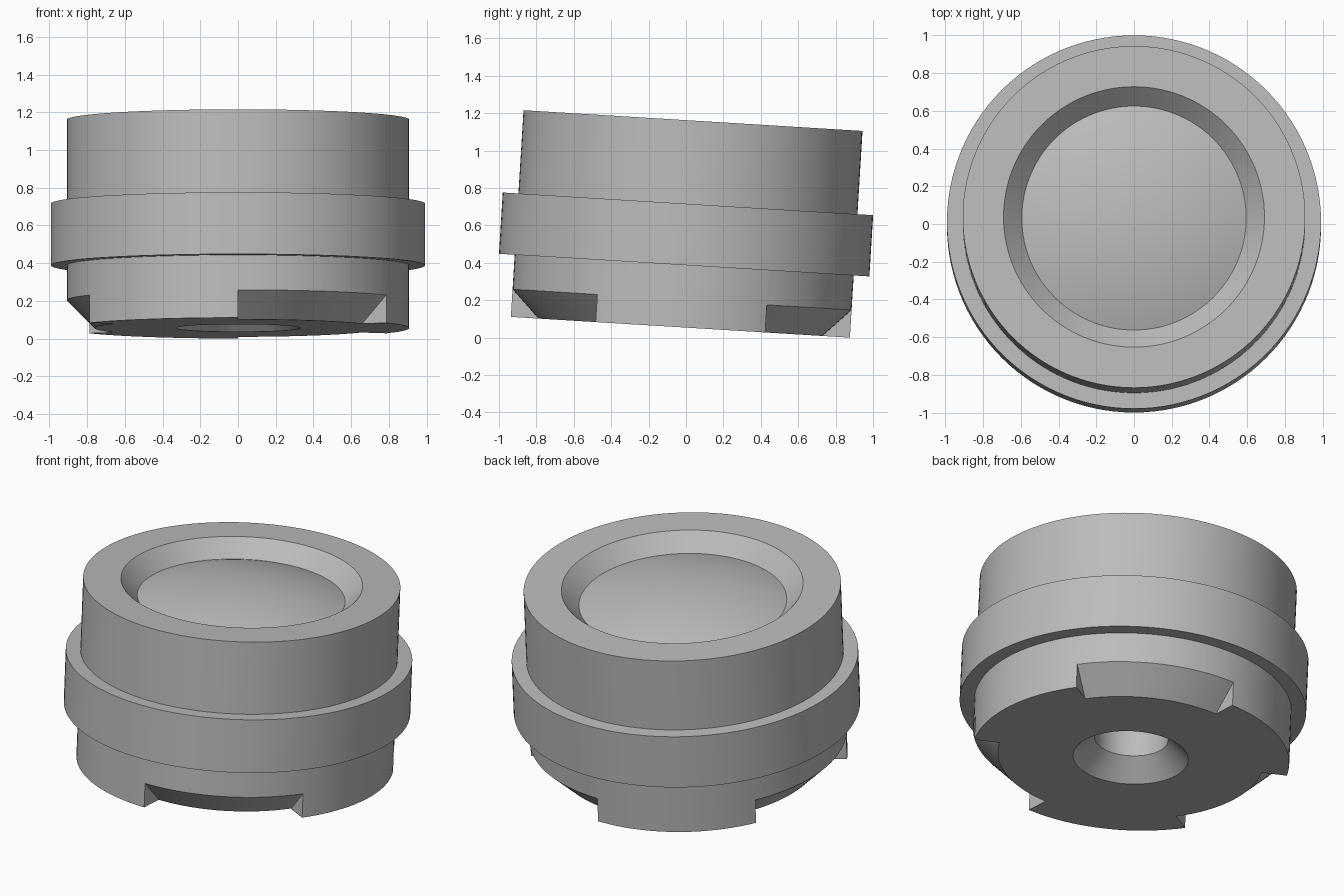
import bpy, bmesh
from math import radians, sin, cos, pi, sqrt
from mathutils import Matrix

SEGMENTS = 120
TILT = radians(3.5)
BODY_R = 0.908

if "Cube" in bpy.data.objects:
    bpy.data.objects.remove(bpy.data.objects["Cube"], do_unlink=True)

grey = bpy.data.materials.new("plain grey")
grey.use_nodes = True
GREY = (0.5, 0.5, 0.5, 1)
grey.diffuse_color = GREY
grey.node_tree.nodes["Principled BSDF"].inputs["Base Color"].default_value = GREY

# Whole model leans slightly backwards on its lower rim
PLACE = Matrix.Translation((0, -0.03, BODY_R * sin(TILT))) @ Matrix.Rotation(-TILT, 4, 'X')


def lathe(name, profile, closed=False, start=0.0, sweep=360.0):
    """Spin a list of (radius, height) points about the axis."""
    bm = bmesh.new()
    full = sweep >= 360
    steps = round(SEGMENTS * sweep / 360)
    columns = []
    for i in range(steps if full else steps + 1):
        a = radians(start + sweep * i / steps)
        columns.append([bm.verts.new((r * cos(a), r * sin(a), h)) for r, h in profile])
    rows = len(profile) if closed else len(profile) - 1
    for i in range(steps):
        c, d = columns[i], columns[(i + 1) % len(columns)]
        for j in range(rows):
            k = (j + 1) % len(profile)
            bm.faces.new((c[j], d[j], d[k], c[k]))
    if not full:
        bm.faces.new(columns[0])
        bm.faces.new(columns[-1])
    # Collapse points that lie on the axis
    bmesh.ops.remove_doubles(bm, verts=bm.verts, dist=1e-5)
    bmesh.ops.recalc_face_normals(bm, faces=bm.faces)
    mesh = bpy.data.meshes.new(name)
    bm.to_mesh(mesh)
    bm.free()
    mesh.materials.append(grey)
    obj = bpy.data.objects.new(name, mesh)
    bpy.context.collection.objects.link(obj)
    obj.matrix_world = PLACE
    return obj


def select(obj):
    bpy.ops.object.select_all(action='DESELECT')
    obj.select_set(True)
    bpy.context.view_layer.objects.active = obj


# Body: countersunk bore below, bevelled recess with a domed floor above
HEIGHT, LENS_R, RECESS, RISE = 1.107, 0.595, 0.1, 0.1
sphere_r = (LENS_R ** 2 + RISE ** 2) / (2 * RISE)
dome = []
for i in range(13):
    r = LENS_R * (1 - i / 12)
    rise = sqrt(sphere_r ** 2 - r ** 2) - (sphere_r - RISE)
    dome.append((r, HEIGHT - RECESS + rise))
body = lathe("body", [(0, 0.6), (0.21, 0.6), (0.21, 0.12), (0.33, 0), (BODY_R, 0),
                      (BODY_R, HEIGHT), (0.692, HEIGHT)] + dome)

# Three bevelled notches around the lower rim
for n, start in enumerate((-90, 30, 150)):
    cutter = lathe(f"notch_cutter_{n + 1}", [(0.73, -0.03), (0.95, 0.19), (0.95, -0.03)],
                   closed=True, start=start, sweep=60)
    cutter.hide_render = True
    bpy.context.view_layer.update()
    mod = body.modifiers.new("notch", 'BOOLEAN')
    mod.operation = 'DIFFERENCE'
    mod.solver = 'EXACT'
    mod.object = cutter
    select(body)
    bpy.ops.object.modifier_apply(modifier=mod.name)
    bpy.data.objects.remove(cutter, do_unlink=True)

# Collar band around the middle
collar = lathe("collar", [(0.89, 0.333), (0.992, 0.333), (0.992, 0.661), (0.89, 0.661)], closed=True)

for obj in (body, collar):
    select(obj)
    bpy.ops.object.shade_smooth_by_angle(angle=radians(15))
